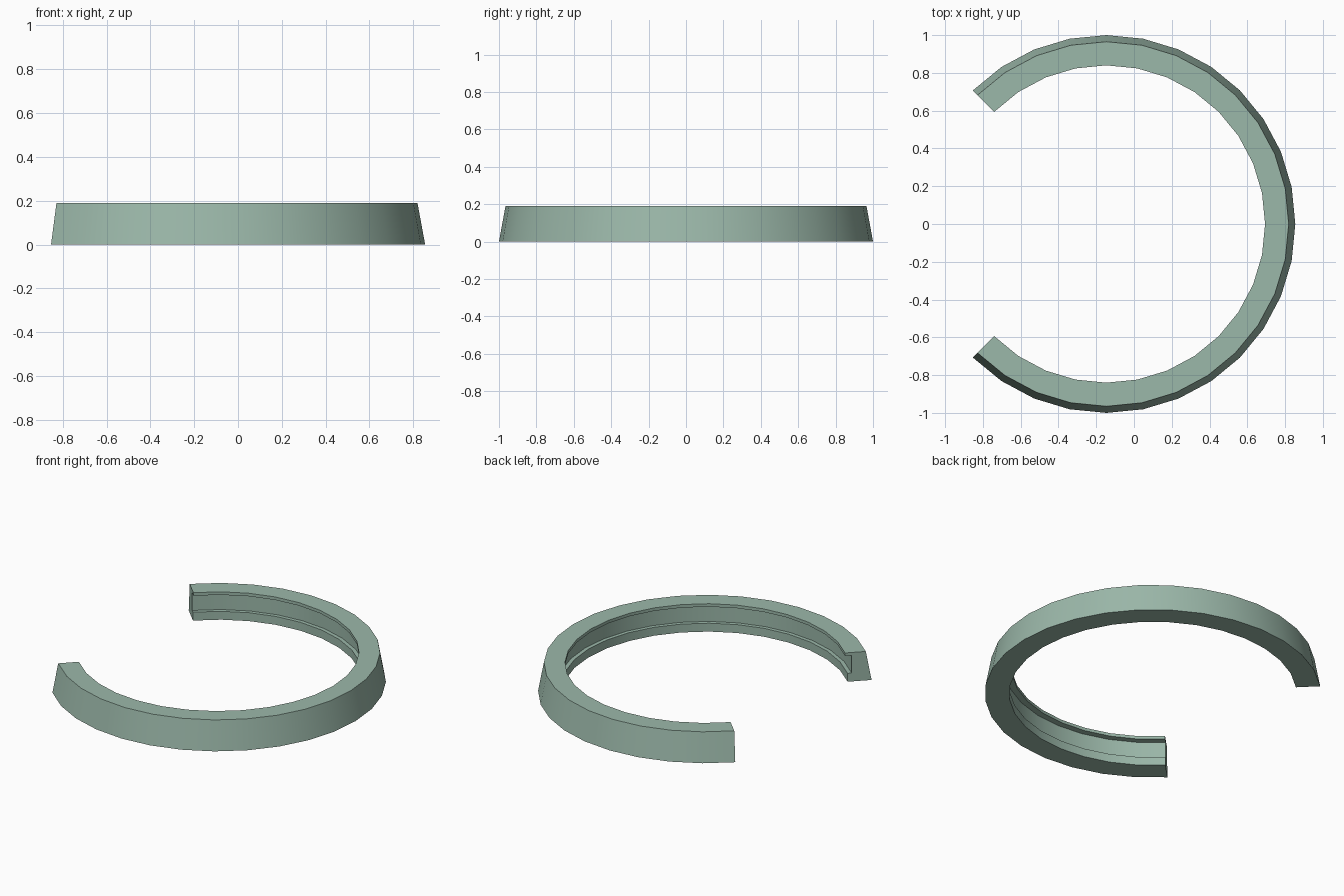
import bpy, bmesh, math
from mathutils import Matrix, Vector

cube = bpy.data.objects.get("Cube")
if cube:
    bpy.data.objects.remove(cube, do_unlink=True)

# Sage green material
sage = bpy.data.materials.new("sage_green")
sage.use_nodes = True
colour = (0.33, 0.48, 0.40, 1)
sage.diffuse_color = colour
sage.node_tree.nodes["Principled BSDF"].inputs["Base Color"].default_value = colour

# Cross-section (radius, height): tapered outside, grooved inside
PROFILE = [(1.0, 0), (0.965, 0.19), (0.84, 0.19), (0.84, 0.17),
           (0.88, 0.17), (0.88, 0.055), (0.855, 0.055), (0.855, 0)]
SEGMENTS = 24
SWEEP = math.radians(270)
CENTRE_X = -0.146

# Sweep the section around an open ring with the gap towards -x
bm = bmesh.new()
rings = []
for i in range(SEGMENTS + 1):
    turn = Matrix.Rotation(-SWEEP / 2 + SWEEP * i / SEGMENTS, 3, 'Z')
    rings.append([bm.verts.new(turn @ Vector((r, 0, z)) + Vector((CENTRE_X, 0, 0)))
                  for r, z in PROFILE])
for a, b in zip(rings, rings[1:]):
    for j in range(len(PROFILE)):
        k = (j + 1) % len(PROFILE)
        bm.faces.new((a[j], b[j], b[k], a[k]))

# Flat end caps
bm.faces.new(rings[0])
bm.faces.new(rings[-1])
bmesh.ops.recalc_face_normals(bm, faces=bm.faces)

mesh = bpy.data.meshes.new("open_ring")
bm.to_mesh(mesh)
bm.free()
mesh.materials.append(sage)
ring = bpy.data.objects.new("open_ring", mesh)
bpy.context.collection.objects.link(ring)

# Smooth around the ring, sharp at the section corners
bpy.ops.object.select_all(action='DESELECT')
ring.select_set(True)
bpy.context.view_layer.objects.active = ring
bpy.ops.object.shade_smooth_by_angle(angle=math.radians(30))
